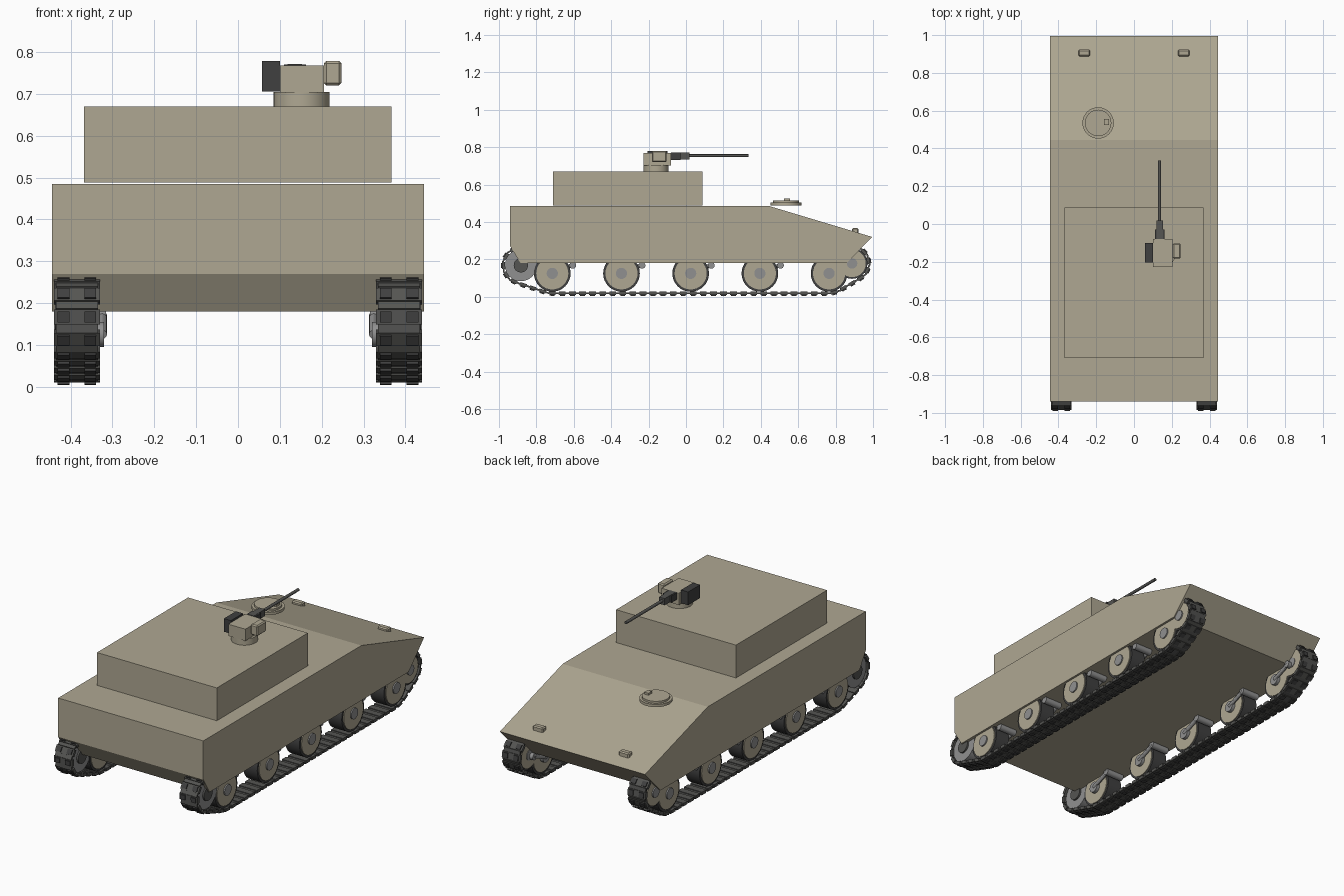
import bpy, bmesh
from math import sin, cos, pi, atan2, hypot
from mathutils import Vector, Matrix
from mathutils.geometry import convex_hull_2d

if "Cube" in bpy.data.objects:
    bpy.data.objects.remove(bpy.data.objects["Cube"])


def material(name, r, g, b):
    m = bpy.data.materials.new(name)
    m.diffuse_color = (r, g, b, 1)
    m.use_nodes = True
    m.node_tree.nodes["Principled BSDF"].inputs["Base Color"].default_value = m.diffuse_color
    return m


TAN = material("tan_paint", 0.43, 0.39, 0.29)
DARK = material("dark_rubber", 0.05, 0.05, 0.05)
STEEL = material("track_steel", 0.09, 0.09, 0.085)
GREY = material("bare_metal", 0.28, 0.28, 0.28)


def finish(name, bm, mat, mirror=False, bevel=0, smooth=False):
    bmesh.ops.recalc_face_normals(bm, faces=bm.faces)
    me = bpy.data.meshes.new(name)
    bm.to_mesh(me)
    bm.free()
    me.materials.append(mat)
    ob = bpy.data.objects.new(name, me)
    bpy.context.collection.objects.link(ob)
    if bevel:
        mod = ob.modifiers.new("Bevel", 'BEVEL')
        mod.width, mod.segments = bevel, 1
    if mirror:
        ob.modifiers.new("Mirror", 'MIRROR')   # mirrors across x = 0
    if smooth:
        bpy.context.view_layer.objects.active = ob
        ob.select_set(True)
        bpy.ops.object.shade_smooth_by_angle()
        ob.select_set(False)
    return ob


def add_box(bm, lo, hi, frame=Matrix()):
    lo, hi = Vector(lo), Vector(hi)
    m = Matrix.Translation((lo + hi) / 2) @ Matrix.Diagonal((hi - lo).to_4d())
    m[3][3] = 1
    bmesh.ops.create_cube(bm, size=1, matrix=frame @ m)


def box(name, lo, hi, mat, **kw):
    bm = bmesh.new()
    add_box(bm, lo, hi)
    return finish(name, bm, mat, **kw)


def rod(name, a, b, r, mat, n=32, **kw):
    a, b = Vector(a), Vector(b)
    d = b - a
    rot = d.to_track_quat('Z', 'Y').to_matrix().to_4x4()
    bm = bmesh.new()
    bmesh.ops.create_cone(bm, cap_ends=True, segments=n, radius1=r, radius2=r,
                          depth=d.length, matrix=Matrix.Translation((a + b) / 2) @ rot)
    return finish(name, bm, mat, smooth=True, **kw)


def axle_disc(name, y, z, r, x0, x1, mat):
    return rod(name, (x0, y, z), (x1, y, z), r, mat, mirror=True)


# Hull: side profile extruded across the width
profile = [(-0.94, 0.485), (0.445, 0.485), (0.995, 0.32),
           (0.86, 0.18), (-0.885, 0.18), (-0.94, 0.27)]
bm = bmesh.new()
face = bm.faces.new([bm.verts.new((-0.445, y, z)) for y, z in profile])
ext = bmesh.ops.extrude_face_region(bm, geom=[face], use_keep_orig=True)
bmesh.ops.translate(bm, vec=(0.89, 0, 0),
                    verts=[v for v in ext["geom"] if isinstance(v, bmesh.types.BMVert)])
finish("hull", bm, TAN)
box("superstructure", (-0.368, -0.71, 0.488), (0.367, 0.088, 0.67), TAN)

# Driver hatch and front lamps
rod("hatch_ring", (-0.19, 0.535, 0.488), (-0.19, 0.535, 0.503), 0.083, TAN)
rod("hatch_lid", (-0.19, 0.535, 0.503), (-0.19, 0.535, 0.514), 0.07, TAN)
box("hatch_periscope", (-0.158, 0.525, 0.51), (-0.132, 0.555, 0.525), TAN)
box("lamp", (0.232, 0.888, 0.33), (0.295, 0.923, 0.367), TAN, mirror=True, bevel=0.006)

# Roof weapon station
rod("station_base", (0.152, -0.16, 0.67), (0.152, -0.16, 0.705), 0.067, TAN)
box("station_body", (0.1, -0.228, 0.703), (0.205, -0.08, 0.768), TAN)
box("ammo_box", (0.057, -0.205, 0.706), (0.1, -0.1, 0.779), DARK)
box("sight_box", (0.205, -0.183, 0.72), (0.247, -0.103, 0.779), TAN, bevel=0.006)
box("gun_cradle", (0.11, -0.08, 0.732), (0.162, -0.03, 0.77), DARK)
box("gun_receiver", (0.118, -0.08, 0.734), (0.153, 0.018, 0.771), STEEL)
rod("gun_barrel", (0.135, 0.01, 0.754), (0.135, 0.335, 0.754), 0.008, STEEL, n=16)

# Road wheels with swing arms
WHEELS = [-0.715, -0.345, 0.025, 0.395, 0.765]
for y in WHEELS:
    axle_disc("wheel_tyre", y, 0.125, 0.098, 0.342, 0.428, DARK)
    axle_disc("wheel_disc", y, 0.125, 0.086, 0.338, 0.433, TAN)
    axle_disc("wheel_hub", y, 0.125, 0.03, 0.32, 0.44, GREY)
    rod("swing_arm", (0.324, y, 0.125), (0.324, y + 0.11, 0.17), 0.011, GREY, n=12, mirror=True)
    axle_disc("arm_pivot", y + 0.11, 0.168, 0.018, 0.315, 0.42, GREY)

# Drive sprocket and idler
SPROCKET, IDLER = (-0.883, 0.168), (0.888, 0.178)
axle_disc("sprocket", *SPROCKET, 0.085, 0.345, 0.428, GREY)
axle_disc("sprocket_hub", *SPROCKET, 0.038, 0.335, 0.437, STEEL)
axle_disc("idler_tyre", *IDLER, 0.082, 0.342, 0.428, DARK)
axle_disc("idler_disc", *IDLER, 0.073, 0.338, 0.433, TAN)
axle_disc("idler_hub", *IDLER, 0.028, 0.335, 0.44, GREY)

# Track path: tight belt around the sprocket, end wheels and idler
circles = [(*SPROCKET, 0.094), (*IDLER, 0.09),
           (WHEELS[0], 0.125, 0.106), (WHEELS[-1], 0.125, 0.106)]
pts = [Vector((y + r * cos(2 * pi * i / 64), z + r * sin(2 * pi * i / 64)))
       for y, z, r in circles for i in range(64)]
belt = [pts[i] for i in convex_hull_2d(pts)]
if sum(a.cross(b) for a, b in zip(belt, belt[1:] + belt[:1])) < 0:
    belt.reverse()                       # counter-clockwise, so outward is to the right
edges = list(zip(belt, belt[1:] + belt[:1]))
length = sum((b - a).length for a, b in edges)


def on_belt(s):
    s %= length
    for a, b in edges:
        d = (b - a).length
        if s <= d:
            return a.lerp(b, s / d)
        s -= d
    return belt[0]


# Track links: plate, two outer pads, hinge bar and guide horn
count = round(length / 0.054)
pitch = length / count
links, pads = bmesh.new(), bmesh.new()
for i in range(count):
    a, b = on_belt((i - 0.4) * pitch), on_belt((i + 0.4) * pitch)
    mid, d = (a + b) / 2, b - a
    frame = Matrix.Translation((0.385, mid.x, mid.y)) @ Matrix.Rotation(atan2(d.y, d.x), 4, 'X')
    add_box(links, (-0.055, -0.018, -0.009), (0.055, 0.018, 0.008), frame)
    add_box(links, (-0.05, 0.016, -0.005), (0.05, 0.038, 0.004), frame)
    for x in (-0.032, 0.032):
        add_box(pads, (x - 0.014, -0.013, -0.015), (x + 0.014, 0.013, -0.008), frame)
finish("track_links", links, STEEL, mirror=True)
finish("track_pads", pads, DARK, mirror=True)
